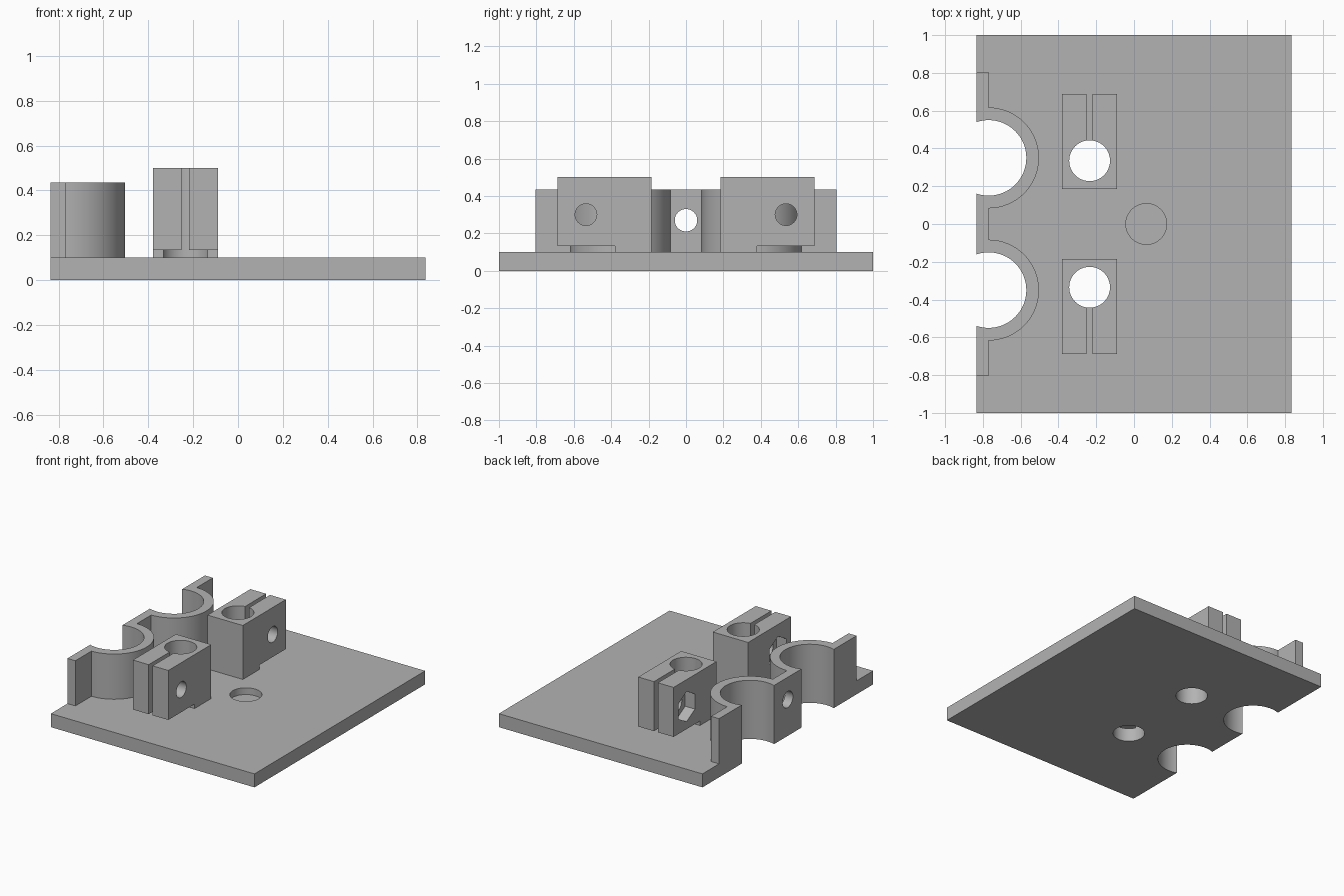
import bpy, bmesh
from math import sin, cos, pi, radians
from mathutils import Matrix

cube = bpy.data.objects.get("Cube")
if cube:
    bpy.data.objects.remove(cube, do_unlink=True)

grey = bpy.data.materials.new("plain grey")
grey.use_nodes = True
colour = (0.45, 0.45, 0.45, 1)
grey.diffuse_color = colour
grey.node_tree.nodes["Principled BSDF"].inputs["Base Color"].default_value = colour

PLATE_TOP = 0.1
RING_X, RING_Y, RING_IN, RING_OUT = -0.77, 0.35, 0.2, 0.267
EDGE_X = -0.835
ROD_X, ROD_Y, ROD_R = -0.235, 0.335, 0.108
BOLT_R = 0.058


def add_object(name, bm):
    bmesh.ops.recalc_face_normals(bm, faces=bm.faces)
    mesh = bpy.data.meshes.new(name)
    bm.to_mesh(mesh)
    bm.free()
    mesh.materials.append(grey)
    obj = bpy.data.objects.new(name, mesh)
    bpy.context.scene.collection.objects.link(obj)
    return obj


def prism(name, points, z0, z1):
    """Extrude a flat outline from z0 up to z1."""
    bm = bmesh.new()
    face = bm.faces.new([bm.verts.new((x, y, z0)) for x, y in points])
    result = bmesh.ops.extrude_face_region(bm, geom=[face])
    top = [v for v in result["geom"] if isinstance(v, bmesh.types.BMVert)]
    bmesh.ops.translate(bm, verts=top, vec=(0, 0, z1 - z0))
    return add_object(name, bm)


def box(name, x0, x1, y0, y1, z0, z1):
    return prism(name, [(x0, y0), (x1, y0), (x1, y1), (x0, y1)], z0, z1)


def arc(cx, cy, r, start, end, n):
    angles = [radians(start + (end - start) * i / n) for i in range(n + 1)]
    return [(cx + r * cos(a), cy + r * sin(a)) for a in angles]


def upright(x, y, r, z0, z1):
    return prism("cutter", arc(x, y, r, 0, 360, 64)[:-1], z0, z1)


def crossways(x0, x1, y, z, r, sides=48):
    """A cutter running along x; its first corner points up."""
    cutter = prism("cutter", arc(0, 0, r, 180, 540, sides)[:-1], x0, x1)
    cutter.data.transform(Matrix.Translation((0, y, z)) @ Matrix.Rotation(pi / 2, 4, "Y"))
    return cutter


def cut(obj, cutters):
    for cutter in cutters:
        mod = obj.modifiers.new("cut", "BOOLEAN")
        mod.operation = "DIFFERENCE"
        mod.solver = "EXACT"
        mod.object = cutter
    bpy.context.view_layer.update()
    graph = bpy.context.evaluated_depsgraph_get()
    mesh = bpy.data.meshes.new_from_object(obj.evaluated_get(graph))
    obj.modifiers.clear()
    obj.data = mesh
    for cutter in cutters:
        bpy.data.objects.remove(cutter, do_unlink=True)
    bpy.ops.object.select_all(action="DESELECT")
    obj.select_set(True)
    bpy.context.view_layer.objects.active = obj
    bpy.ops.object.shade_smooth_by_angle(angle=radians(30))


# Base plate with rod holes, edge scallops and a blind centre recess
plate = box("base_plate", EDGE_X, -EDGE_X, -1, 1, 0, PLATE_TOP)
holes = [upright(0.065, 0, ROD_R, 0.05, 0.2)]
for s in (-1, 1):
    holes.append(upright(ROD_X, s * ROD_Y, ROD_R, -0.1, 0.2))
    holes.append(upright(RING_X, s * RING_Y, RING_IN, -0.1, 0.2))
cut(plate, holes)

# Twin half-ring saddle joined by straight flanges
outline = [(EDGE_X, -0.805), (RING_X, -0.805)]
for s in (-1, 1):
    outline += arc(RING_X, s * RING_Y, RING_OUT, -90, 90, 32)
outline += [(RING_X, 0.805), (EDGE_X, 0.805)]
saddle = prism("ring_saddle", outline, PLATE_TOP, 0.435)
cut(saddle, [upright(RING_X, s * RING_Y, RING_IN, 0, 0.6) for s in (-1, 1)]
    + [crossways(-1, -0.6, 0, 0.27, 0.06)])

# Split rod clamps: flex gap below, slit, bolt hole and hexagonal nut pocket
for s, side in ((-1, "front"), (1, "back")):
    def across(x0, x1, near, far, z0, z1, name="cutter"):
        y0, y1 = sorted((s * near, s * far))
        return box(name, x0, x1, y0, y1, z0, z1)

    clamp = across(-0.38, -0.09, 0.185, 0.688, PLATE_TOP, 0.5, side + "_rod_clamp")
    cut(clamp, [
        upright(ROD_X, s * ROD_Y, ROD_R, 0, 0.6),
        across(-0.251, -0.219, ROD_Y, 0.8, 0, 0.6),
        across(-0.5, 0, 0.38, 0.8, 0, 0.133),
        crossways(-0.5, 0, s * 0.535, 0.3, BOLT_R),
        crossways(-0.5, -0.3, s * 0.535, 0.3, 0.112, 6),
    ])
